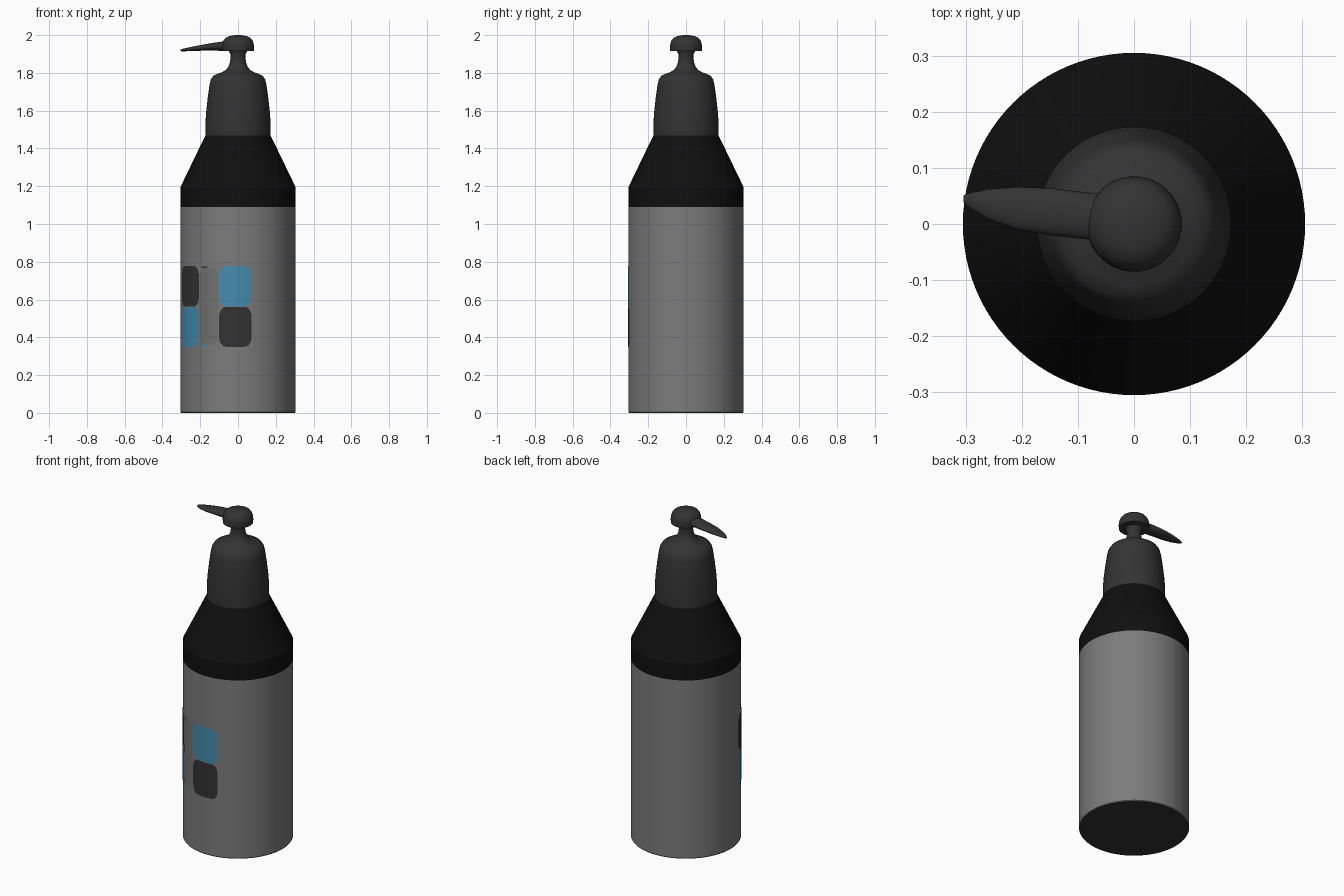
import bpy, bmesh, math

if "Cube" in bpy.data.objects:
    bpy.data.objects.remove(bpy.data.objects["Cube"], do_unlink=True)

RADIUS = 0.305


def material(name, r, g, b):
    m = bpy.data.materials.new(name)
    m.use_nodes = True
    m.diffuse_color = (r, g, b, 1)
    bsdf = next(n for n in m.node_tree.nodes if n.type == "BSDF_PRINCIPLED")
    bsdf.inputs["Base Color"].default_value = (r, g, b, 1)
    return m


grey = material("body grey", 0.2, 0.2, 0.2)
strip_grey = material("strip grey", 0.17, 0.17, 0.17)
black = material("shoulder black", 0.005, 0.005, 0.005)
dark = material("pump dark grey", 0.033, 0.033, 0.033)
blue = material("panel blue", 0.06, 0.26, 0.42)


def finish(name, bm, *mats, angle=35, recalc=True):
    if recalc:
        bmesh.ops.recalc_face_normals(bm, faces=bm.faces)
    mesh = bpy.data.meshes.new(name)
    bm.to_mesh(mesh)
    bm.free()
    for m in mats:
        mesh.materials.append(m)
    ob = bpy.data.objects.new(name, mesh)
    bpy.context.collection.objects.link(ob)
    bpy.ops.object.select_all(action="DESELECT")
    ob.select_set(True)
    bpy.context.view_layer.objects.active = ob
    bpy.ops.object.shade_smooth_by_angle(angle=math.radians(angle))
    return ob


def loft(rings):
    """Bridge equal rings of points and cap both ends."""
    bm = bmesh.new()
    loops = [[bm.verts.new(p) for p in ring] for ring in rings]
    n = len(loops[0])
    for a, b in zip(loops, loops[1:]):
        for i in range(n):
            j = (i + 1) % n
            bm.faces.new((a[i], a[j], b[j], b[i]))
    bm.faces.new(loops[0][::-1])
    bm.faces.new(loops[-1])
    return bm


def turned(profile, n=96):
    """Revolve (radius, height) pairs about the z axis."""
    turn = [2 * math.pi * i / n for i in range(n)]
    return loft([[(r * math.cos(t), r * math.sin(t), z) for t in turn]
                 for r, z in profile])


# Bottle body, with a dark base
bm = turned([(RADIUS - 0.003, 0), (RADIUS, 0.004), (RADIUS, 1.09)])
bm.normal_update()
for f in bm.faces:
    f.material_index = int(f.calc_center_median().z < 0.001)
finish("bottle_body", bm, grey, dark)

# Black shoulder
finish("shoulder", turned([(RADIUS, 1.09), (RADIUS, 1.195), (0.172, 1.47)]),
       black, angle=20)

# Pump collar flowing into the stem
collar = [(0.173, 1.468), (0.173, 1.53), (0.168, 1.6), (0.16, 1.67),
          (0.15, 1.74), (0.144, 1.765), (0.132, 1.783), (0.11, 1.795),
          (0.085, 1.803), (0.065, 1.815), (0.051, 1.832), (0.043, 1.855),
          (0.039, 1.88), (0.041, 1.9), (0.05, 1.92)]
finish("pump_collar", turned(collar), dark, angle=50)

# Rounded pump head
head = [(0.075, 1.915), (0.084, 1.917), (0.085, 1.935), (0.083, 1.955),
        (0.077, 1.972), (0.065, 1.986), (0.045, 1.995), (0.022, 1.999),
        (0.004, 2.0)]
finish("pump_head", turned(head, 48), dark, angle=50)

# Tapered spout: x, y centre, z centre, half width, half height
spout = [(-0.04, 0.01, 1.941, 0.041, 0.024), (-0.09, 0.015, 1.941, 0.042, 0.024),
         (-0.15, 0.022, 1.937, 0.042, 0.019), (-0.21, 0.028, 1.931, 0.038, 0.014),
         (-0.26, 0.035, 1.925, 0.027, 0.01), (-0.29, 0.041, 1.921, 0.015, 0.007),
         (-0.304, 0.045, 1.919, 0.006, 0.004)]
ring = [2 * math.pi * i / 24 for i in range(24)]
finish("spout", loft([[(x, y + w * math.cos(t), z + h * math.sin(t)) for t in ring]
                      for x, y, z, w, h in spout]), dark, angle=50)


def panel(name, a0, a1, z0, z1, corner, mat, lift=0.0015):
    """Thin rounded rectangle wrapped on the body; angles run from the front."""
    bm = bmesh.new()
    rad = RADIUS + lift
    width = math.radians(a1 - a0) * rad
    rows = []
    steps = 28
    for i in range(steps + 1):
        s = width * (1 - math.cos(math.pi * i / steps)) / 2
        d = max(0, corner - min(s, width - s))
        inset = 1.4 * (corner - math.sqrt(max(0, corner ** 2 - d ** 2)))
        a = math.radians(a0) + s / rad
        x, y = rad * math.sin(a), -rad * math.cos(a)
        rows.append([bm.verts.new((x, y, z0 + inset)),
                     bm.verts.new((x, y, z1 - inset))])
    for p, q in zip(rows, rows[1:]):
        bm.faces.new((p[0], q[0], q[1], p[1]))
    finish(name, bm, mat, recalc=False)


# Coloured panels: two stacked pairs beside a central strip
for side, a0, a1, upper, lower in (("left", -19, 13.5, blue, dark),
                                   ("right", -75, -42.5, dark, blue)):
    panel(f"upper_panel_{side}", a0, a1, 0.563, 0.777, 0.037, upper)
    panel(f"lower_panel_{side}", a0, a1, 0.35, 0.561, 0.037, lower)
panel("centre_strip", -42, -20, 0.362, 0.765, 0.035, strip_grey)
panel("strip_top_mark", -39, -32, 0.766, 0.776, 0.003, dark)
panel("strip_bottom_mark", -39, -32, 0.35, 0.361, 0.003, blue)
